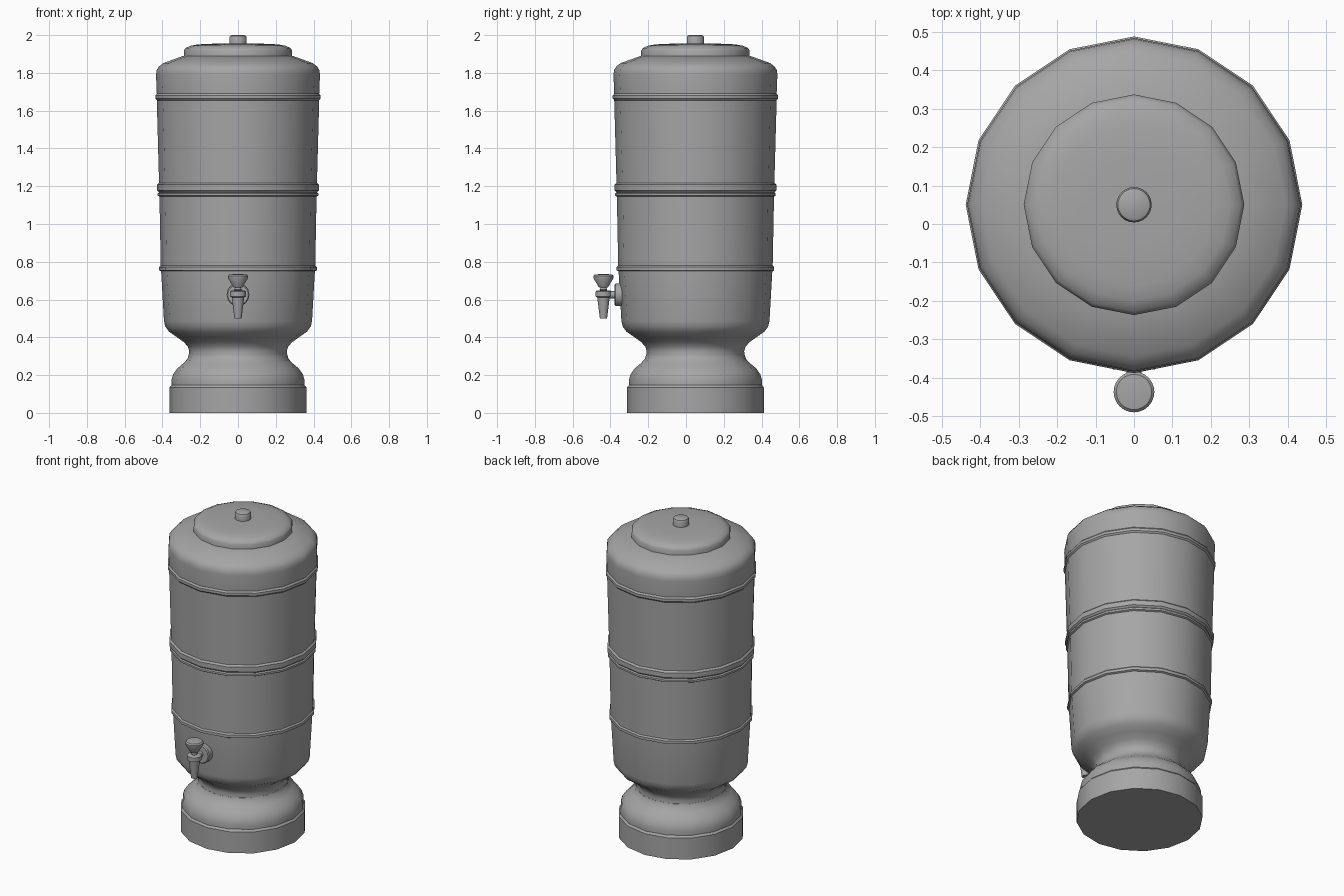
import bpy, bmesh, math
from mathutils import Matrix, Vector

cube = bpy.data.objects.get("Cube")
if cube:
    bpy.data.objects.remove(cube, do_unlink=True)

grey = bpy.data.materials.new("matt_grey")
grey.use_nodes = True
colour = (0.38, 0.38, 0.38, 1)
grey.diffuse_color = colour
bsdf = next(n for n in grey.node_tree.nodes if n.type == 'BSDF_PRINCIPLED')
bsdf.inputs["Base Color"].default_value = colour

AXIS_Y = 0.05
TAP_Y = -0.437


def lathe(name, profile, y, sides=16, z=0.0, forward=False):
    """Revolve (radius, height) pairs into a capped solid; forward points it to -y."""
    bm = bmesh.new()
    rings = []
    for r, h in profile:
        angles = [math.tau * i / sides for i in range(sides)]
        rings.append([bm.verts.new((r * math.cos(a), r * math.sin(a), h)) for a in angles])
    for low, high in zip(rings, rings[1:]):
        for i in range(sides):
            j = (i + 1) % sides
            bm.faces.new((low[i], low[j], high[j], high[i]))
    bm.faces.new(rings[0][::-1])
    bm.faces.new(rings[-1])
    if forward:
        bm.transform(Matrix.Rotation(math.pi / 2, 4, 'X'))
    bm.transform(Matrix.Translation(Vector((0, y, z))))
    mesh = bpy.data.meshes.new(name)
    bm.to_mesh(mesh)
    bm.free()
    mesh.materials.append(grey)
    obj = bpy.data.objects.new(name, mesh)
    bpy.context.collection.objects.link(obj)
    bpy.ops.object.select_all(action='DESELECT')
    obj.select_set(True)
    bpy.context.view_layer.objects.active = obj
    bpy.ops.object.shade_smooth_by_angle(angle=math.radians(35))
    return obj


# Stand with a rounded shoulder
lathe("stand", [
    (0.362, 0), (0.362, 0.135), (0.352, 0.147), (0.352, 0.175), (0.343, 0.205),
    (0.322, 0.235), (0.29, 0.262), (0.268, 0.285), (0.262, 0.305)], AXIS_Y)

# Barrel with waisted foot, raised hoops and sloping shoulder
lathe("barrel", [
    (0.262, 0.30), (0.258, 0.325), (0.265, 0.35), (0.287, 0.375), (0.325, 0.402),
    (0.365, 0.43), (0.385, 0.457), (0.392, 0.487), (0.407, 0.75),
    (0.417, 0.755), (0.417, 0.772), (0.409, 0.78), (0.416, 1.145),
    (0.425, 1.15), (0.425, 1.162), (0.418, 1.168), (0.428, 1.178),
    (0.428, 1.208), (0.418, 1.218), (0.43, 1.655),
    (0.438, 1.664), (0.438, 1.68), (0.43, 1.69), (0.434, 1.79),
    (0.431, 1.815), (0.418, 1.835), (0.395, 1.852), (0.29, 1.89)], AXIS_Y)

# Lid and its knob
lathe("lid", [
    (0.287, 1.88), (0.287, 1.918), (0.278, 1.932), (0.25, 1.944),
    (0.21, 1.951), (0.12, 1.955)], AXIS_Y)
lathe("lid_knob", [
    (0.046, 1.95), (0.046, 1.988), (0.042, 1.996), (0.034, 2.0)], AXIS_Y, 24)

# Tap: wall flange and pipe point forward, spout and handle stand upright
lathe("tap_flange", [
    (0.06, 0), (0.06, 0.04), (0.054, 0.046)], -0.332, 24, 0.625, True)
lathe("tap_pipe", [(0.02, 0), (0.02, 0.08)], -0.36, 16, 0.625, True)
lathe("tap_spout", [
    (0.019, 0.5), (0.033, 0.612), (0.042, 0.616), (0.042, 0.643),
    (0.036, 0.647)], TAP_Y, 24)
lathe("tap_stem", [
    (0.014, 0.645), (0.02, 0.652), (0.016, 0.662), (0.016, 0.67)], TAP_Y, 16)
lathe("tap_handle", [
    (0.024, 0.664), (0.052, 0.712), (0.053, 0.725), (0.046, 0.732),
    (0.02, 0.735)], TAP_Y, 24)
